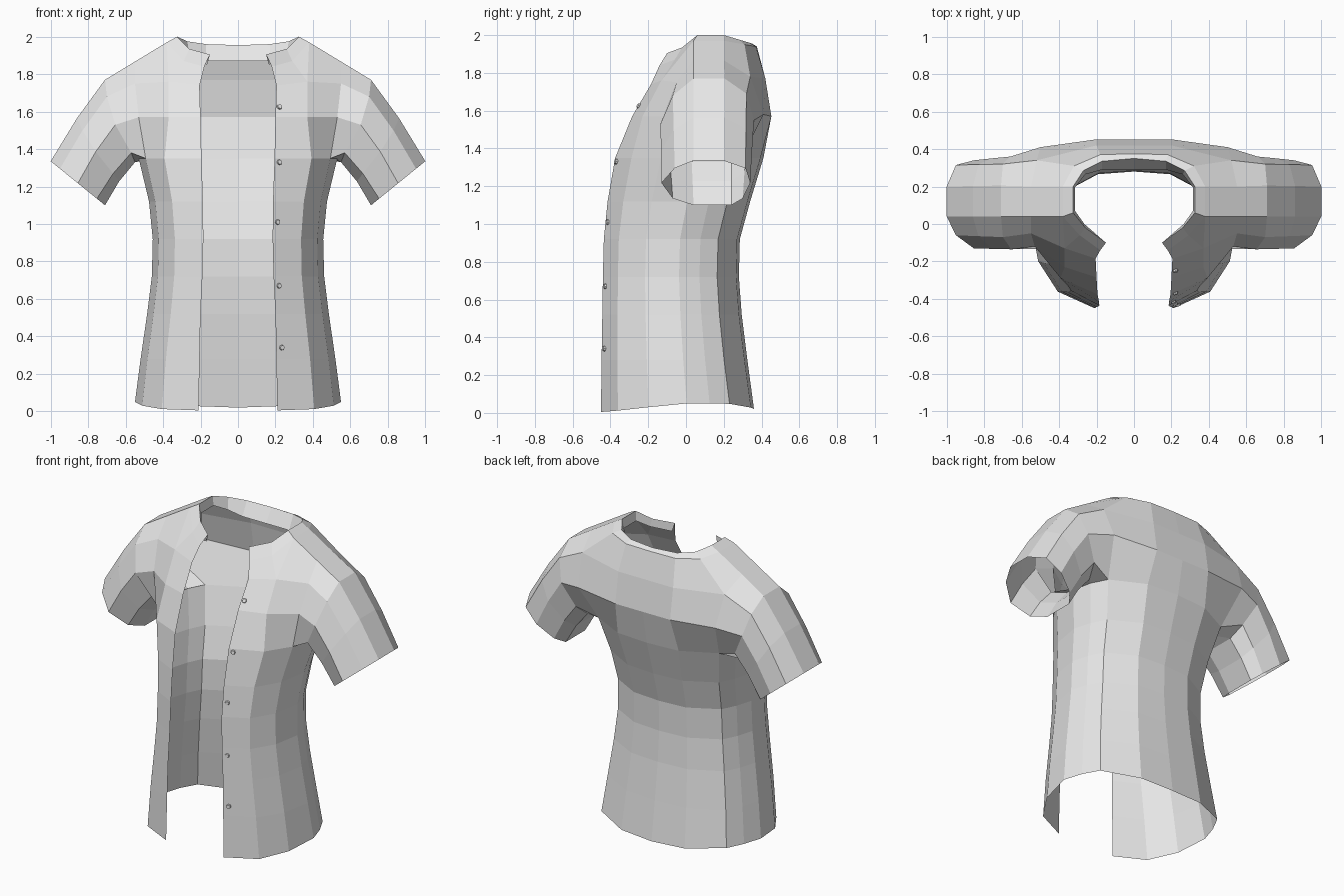
import bpy, bmesh
from mathutils import Vector

if "Cube" in bpy.data.objects:
    bpy.data.objects.remove(bpy.data.objects["Cube"])

cloth = bpy.data.materials.new("light_grey_cloth")
cloth.diffuse_color = (0.8, 0.8, 0.8, 1)
cloth.use_nodes = True
cloth.node_tree.nodes["Principled BSDF"].inputs["Base Color"].default_value = cloth.diffuse_color


def finish(name, bm, mirror=False):
    me = bpy.data.meshes.new(name)
    bm.to_mesh(me)
    bm.free()
    me.materials.append(cloth)
    ob = bpy.data.objects.new(name, me)
    bpy.context.collection.objects.link(ob)
    if mirror:
        mod = ob.modifiers.new("mirror", 'MIRROR')
        mod.use_clip = True
        mod.merge_threshold = 0.001
    return ob


bm = bmesh.new()


def verts(points):
    return [bm.verts.new(p) for p in points]


def bridge(a, b, closed=False):
    n = len(a)
    for i in range(n if closed else n - 1):
        j = (i + 1) % n
        bm.faces.new((a[i], a[j], b[j], b[i]))


# Lower torso: one cross-section from front opening to back centre,
# stretched per row (height, half width, front y, back y, opening x)
section = [(0, 0), (.74, .11), (.93, .31), (1, .56), (.93, .71),
           (.83, .84), (.42, .98), (0, 1)]
hem = [.005, .012, .03, .05, .05, .048, .028, .02]
rows = [(0, .55, -.45, .36, .21), (.28, .52, -.447, .325, .205),
        (.52, .485, -.443, .295, .20), (.72, .46, -.44, .28, .19),
        (.92, .455, -.435, .285, .185), (1.12, .475, -.415, .34, .187),
        (1.35, .53, -.375, .41, .195)]
torso = []
for z, w, fy, by, ox in rows:
    pts = [(u * w, fy + v * (by - fy), z if z else hem[i])
           for i, (u, v) in enumerate(section)]
    pts[0] = (ox, fy, pts[0][2])
    torso.append(verts(pts))
for a, b in zip(torso, torso[1:]):
    bridge(a, b)
top = torso[-1]

# Chest and upper back panels on either side of the armhole
chest1 = verts([(.20, -.285, 1.57), (.37, -.23, 1.57), (.53, -.12, 1.57)])
chest2 = verts([(.205, -.185, 1.74), (.37, -.13, 1.76), (.55, -.05, 1.75)])
back1 = verts([(.50, .41, 1.58), (.20, .452, 1.57), (0, .452, 1.57)])
back2 = verts([(.52, .34, 1.78), (.20, .42, 1.77), (0, .42, 1.77)])
bridge(top[:3], chest1)
bridge(chest1, chest2)
bridge(top[5:], back1)
bridge(back1, back2)

# Collar: seam, standing rim and inner lip
seam = verts([(.18, -.14, 1.84), (.29, -.06, 1.87), (.38, .04, 1.97),
              (.38, .20, 1.97), (.32, .31, 1.95), (.18, .37, 1.94),
              (0, .375, 1.94)])
rim = verts([(.15, -.10, 1.905), (.26, -.02, 1.935), (.325, .06, 2.0),
             (.325, .20, 2.0), (.27, .285, 1.975), (.17, .335, 1.96),
             (0, .35, 1.955)])
lip = verts([(.165, -.09, 1.85), (.265, 0, 1.89), (.315, .07, 1.94),
             (.315, .195, 1.94), (.26, .265, 1.90), (.17, .29, 1.87),
             (0, .29, 1.87)])
bridge(seam, rim)
bridge(rim, lip)

# Shoulder yoke
t1, t2 = verts([(.55, .04, 1.867), (.55, .20, 1.867)])
for f in [(chest2[0], chest2[1], seam[1], seam[0]),
          (chest2[1], seam[2], seam[1]),
          (chest2[1], chest2[2], t1, seam[2]),
          (t1, t2, seam[3], seam[2]),
          (t2, back2[0], seam[4], seam[3]),
          (back2[0], back2[1], seam[5], seam[4]),
          (back2[1], back2[2], seam[6], seam[5])]:
    bm.faces.new(f)

# Sleeve: armhole, shoulder cap, middle and cuff rings
armhole = [t1, t2, back2[0], back1[0], top[5], top[4], top[3], top[2],
           chest1[2], chest2[2]]
cap_pts = [(.71, .04, 1.77), (.71, .205, 1.77), (.70, .32, 1.69),
           (.66, .36, 1.55), (.58, .32, 1.40), (.55, .24, 1.33),
           (.55, .03, 1.33), (.57, -.09, 1.38), (.655, -.135, 1.53),
           (.70, -.07, 1.68)]
cuff_shape = [(0, .04), (0, .20), (.17, .315), (.5, .34), (.85, .30),
              (1, .24), (1, .04), (.85, -.07), (.5, -.13), (.17, -.06)]
cuff_pts = [(1.0 - .29 * t, y, 1.335 - .235 * t) for t, y in cuff_shape]
mid_pts = [(Vector(a) + Vector(b)) / 2 + Vector((.005, 0, .012))
           for a, b in zip(cap_pts, cuff_pts)]
cap, mid, cuff = verts(cap_pts), verts(mid_pts), verts(cuff_pts)
bridge(armhole, cap, True)
bridge(cap, mid, True)
bridge(mid, cuff, True)

bmesh.ops.recalc_face_normals(bm, faces=bm.faces[:])
# Make sure the outside faces outwards, judged on the hem at the front
ref = next(f for f in bm.faces if torso[0][0] in f.verts)
if ref.normal.y > 0:
    bmesh.ops.reverse_faces(bm, faces=bm.faces[:])
finish("shirt", bm, mirror=True)

# Buttons down one side of the opening
for z, x, y in [(.34, .235, -.434), (.67, .22, -.428), (1.01, .212, -.415),
                (1.33, .222, -.37), (1.625, .222, -.25)]:
    bm = bmesh.new()
    bmesh.ops.create_cone(bm, cap_ends=True, segments=8, radius1=.016,
                          radius2=.012, depth=.014)
    tilt = .5 if z > 1.5 else .15 if z > 1.2 else 0
    n = Vector((.4, -1, tilt)).normalized()
    bm.transform(n.to_track_quat('Z', 'Y').to_matrix().to_4x4())
    ob = finish("button", bm)
    ob.location = (x, y, z)
